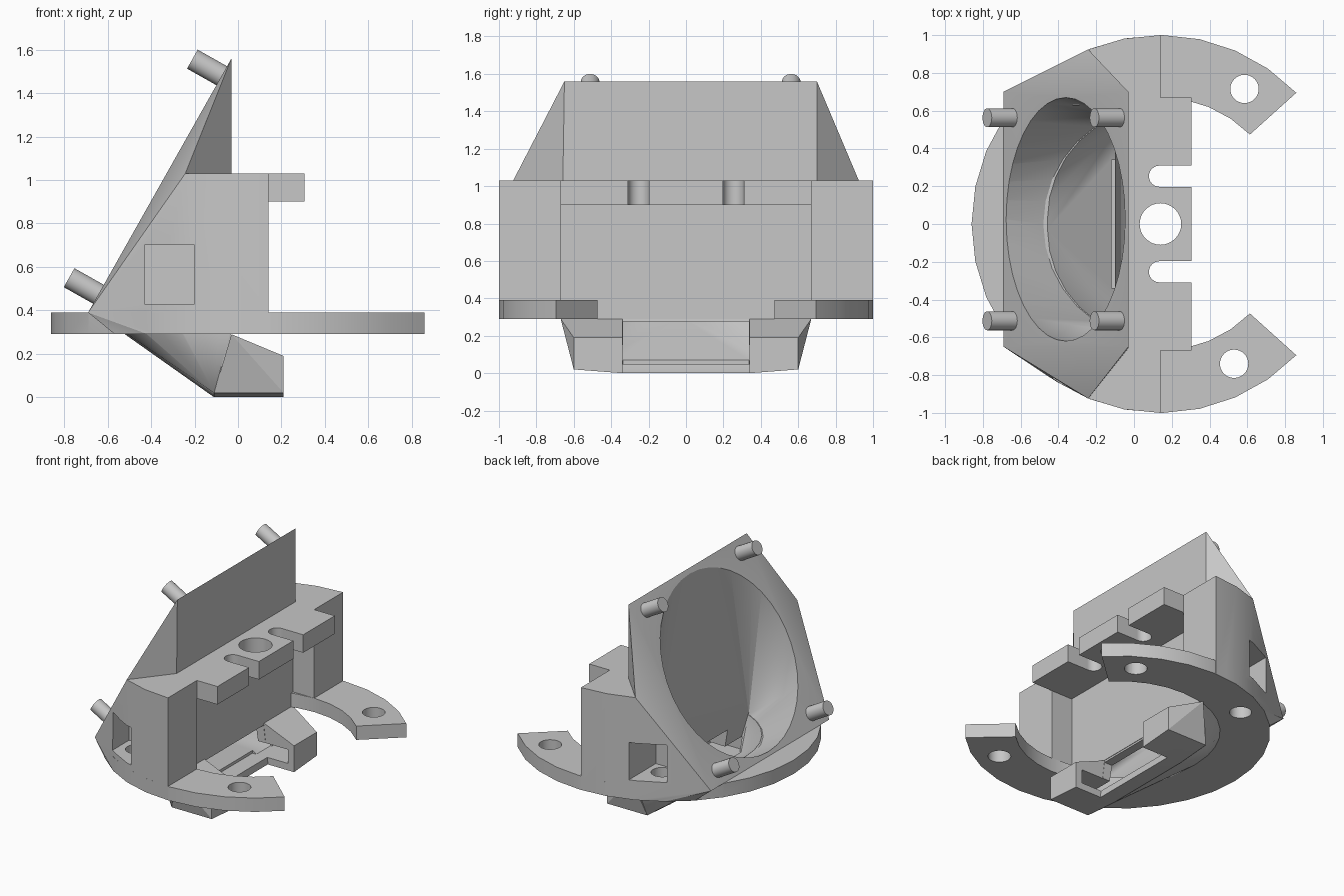
import bpy, bmesh, math
from mathutils import Vector

default = bpy.data.objects.get("Cube")
if default:
    bpy.data.objects.remove(default, do_unlink=True)

grey = bpy.data.materials.new("plain grey")
grey.use_nodes = True
COLOUR = (0.57, 0.57, 0.57, 1)
grey.diffuse_color = COLOUR
grey.node_tree.nodes["Principled BSDF"].inputs["Base Color"].default_value = COLOUR

CX = 0.14                       # centre of the mounting ring
LOW, RIM, TOP = 0.29, 0.39, 1.03  # ring underside, ring top, deck top
WALL = -0.03                    # front wall of the duct
INNER = 0.67                    # ring inner radius


def finish(name, bm):
    bmesh.ops.recalc_face_normals(bm, faces=bm.faces)
    mesh = bpy.data.meshes.new(name)
    bm.to_mesh(mesh)
    bm.free()
    mesh.materials.append(grey)
    obj = bpy.data.objects.new(name, mesh)
    bpy.context.collection.objects.link(obj)
    return obj


def hull(name, points):
    bm = bmesh.new()
    for p in points:
        bm.verts.new(p)
    res = bmesh.ops.convex_hull(bm, input=bm.verts[:])
    junk = {e for e in res["geom_interior"] + res["geom_unused"]
            if isinstance(e, bmesh.types.BMVert)}
    bmesh.ops.delete(bm, geom=list(junk), context="VERTS")
    bmesh.ops.dissolve_limit(bm, angle_limit=0.01, verts=bm.verts[:], edges=bm.edges[:])
    return finish(name, bm)


def prism(name, outline, z0, z1):
    bm = bmesh.new()
    face = bm.faces.new([bm.verts.new((x, y, z0)) for x, y in outline])
    new = bmesh.ops.extrude_face_region(bm, geom=[face])["geom"]
    bmesh.ops.translate(bm, vec=(0, 0, z1 - z0),
                        verts=[v for v in new if isinstance(v, bmesh.types.BMVert)])
    return finish(name, bm)


def box(name, x, y, z):
    return prism(name, [(x[0], y[0]), (x[1], y[0]), (x[1], y[1]), (x[0], y[1])], *z)


def arc(radius, start, end, steps, cx=CX, cy=0):
    angles = [math.radians(start + (end - start) * i / steps) for i in range(steps + 1)]
    return [(cx + radius * math.cos(a), cy + radius * math.sin(a)) for a in angles]


def rod(name, radius, x, y, z0, z1):
    return prism(name, arc(radius, 0, 360, 32, x, y)[:-1], z0, z1)


def combine(target, tool, operation):
    mod = target.modifiers.new("join", "BOOLEAN")
    mod.operation, mod.solver, mod.object = operation, "EXACT", tool
    bpy.context.view_layer.objects.active = target
    bpy.ops.object.modifier_apply(modifier=mod.name)
    bpy.data.objects.remove(tool, do_unlink=True)


def both(points):
    return [(x, s * y, z) for x, y, z in points for s in (1, -1)]


def at(outline, z):
    return [(x, y, z) for x, y in outline]


# Tilted fan face: frame of the square opening
bottom, top = Vector((-0.69, 0, 0.39)), Vector((WALL, 0, 1.56))
slope = (top - bottom).normalized()
outward = Vector((-slope.z, 0, slope.x))
SHIFT = Vector((0, 0.025, 0))
middle = (bottom + top) / 2 + SHIFT
HALF = 0.675
side = Vector((0, HALF, 0))
low_corners = [bottom + SHIFT + side, bottom + SHIFT - side]
high_corners = [top + SHIFT + side, top + SHIFT - side]

# Round body
shoulder = at(arc(1, 90, 112.5, 2), TOP)
foot = at(arc(1, 90, 135, 4), LOW)
body = hull("duct_body", both(shoulder + foot) + low_corners)

# Hood rising to the fan face
hood = hull("hood", low_corners + high_corners + both([shoulder[-1], foot[-1], (WALL, INNER, LOW)])
            + [(WALL, c.y, TOP) for c in high_corners])
combine(body, hood, "UNION")

# Open bay under the deck
combine(body, box("bay", (WALL, 1), (-INNER, INNER), (0.2, 0.9)), "DIFFERENCE")

# Deck
combine(body, box("deck", (WALL - 0.03, 0.305), (-INNER, INNER), (0.9, TOP)), "UNION")

# Open mounting ring
ring = prism("ring", arc(1, 44, 316, 24) + arc(INNER, 315, 45, 24), LOW, RIM)
combine(body, ring, "UNION")

# Nozzle below the ring
collar = arc(INNER + 0.005, 105, 255, 14)
core = hull("nozzle", at(collar, LOW + 0.01)
            + both([(-0.11, 0.34, 0), (-0.11, 0.6, 0.02), (0, 0.34, 0), (0, 0.6, 0.02)]))
combine(body, core, "UNION")
for s in (1, -1):
    arm = [(x, y * s, z) for x, y, z in (
        (WALL, 0.34, LOW), (WALL, INNER, LOW), (0.21, 0.34, 0.19), (0.21, 0.6, 0.19),
        (0.21, 0.34, 0), (0.21, 0.6, 0.02), (-0.11, 0.34, 0), (-0.11, 0.6, 0.02))]
    combine(body, hull("nozzle_arm", arm), "UNION")

# Air passage: round mouth to a curved throat, then down into the nozzle
mouth = [middle + slope * u + Vector((0, v, 0)) + outward * 0.004
         for u, v in arc(0.645, 0, 360, 40, 0, 0)[:-1]]
throat = arc(0.62, 113, 247, 12)
combine(body, hull("passage", mouth + at(throat, 0.3)), "DIFFERENCE")
floor = both([(-0.09, 0.5, 0.05), (-0.06, 0.5, 0.05)])
combine(body, hull("nozzle_cavity", at(throat, 0.315) + floor), "DIFFERENCE")

# Middle outlet between the arms
combine(body, box("middle_outlet", (-0.12, 0.1), (-0.338, 0.338), (0.05, 0.275)), "DIFFERENCE")

for s in (1, -1):
    # Side outlets in the nozzle arms
    outlet = box("outlet", (-0.08, 0.16), sorted((s * 0.3, s * 0.54)), (0.05, 0.15))
    combine(body, outlet, "DIFFERENCE")
    # Square access windows and their screw holes
    window = box("window", (-0.43, -0.2), sorted((s * 0.63, s * 1.1)), (0.43, 0.7))
    combine(body, window, "DIFFERENCE")
    combine(body, rod("screw_hole", 0.073, -0.31, s * 0.715, 0.2, 0.5), "DIFFERENCE")
    # Rounded slots in the deck
    slot = prism("slot", arc(0.056, 90, 270, 12, 0.135, s * 0.253)
                 + [(0.5, s * 0.253 - 0.056), (0.5, s * 0.253 + 0.056)], 0.85, 1.1)
    combine(body, slot, "DIFFERENCE")

# Holes in the ring ends and the deck
for radius, x, y, z in ((0.075, 0.585, 0.715, 0.2), (0.075, 0.53, -0.74, 0.2), (0.11, CX, 0, 0.85)):
    combine(body, rod("hole", radius, x, y, z, z + 0.25), "DIFFERENCE")

# Fan pegs
pegs = []
for u in (-0.575, 0.58):
    for v in (-0.5375, 0.5375):
        peg = rod("fan_peg", 0.05, 0, 0, -0.003, 0.155)
        peg.rotation_euler = outward.to_track_quat("Z", "Y").to_euler()
        peg.location = middle + slope * u + Vector((0, v, 0))
        pegs.append(peg)

# Smooth the rounds, keep the edges sharp
bpy.ops.object.select_all(action="DESELECT")
for obj in [body] + pegs:
    obj.select_set(True)
bpy.context.view_layer.objects.active = body
bpy.ops.object.shade_smooth_by_angle(angle=math.radians(20))
